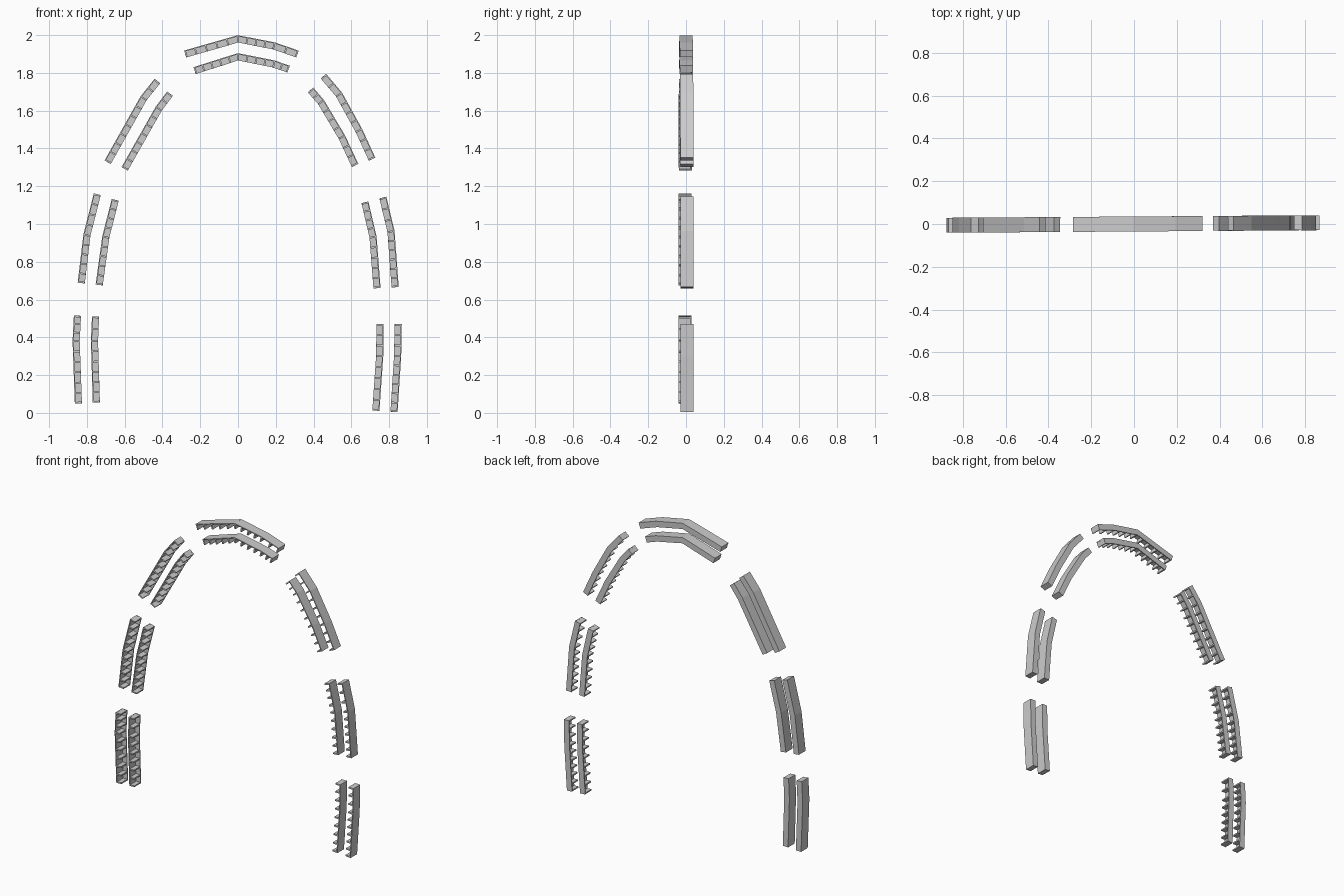
import bpy, bmesh
from mathutils import Vector

if "Cube" in bpy.data.objects:
    bpy.data.objects.remove(bpy.data.objects["Cube"])

HALF = 0.019      # half the radial thickness of a strip
DEPTH = 0.035     # half the y depth
SKIN = 0.006      # plate thickness
RIB = 0.009       # rib thickness

# centre lines (x, z), running clockwise so the outside is always on the left
STRIPS = {
    "left_lower_outer": [(-.845, .05), (-.857, .38), (-.85, .515)],
    "left_lower_inner": [(-.75, .055), (-.76, .38), (-.754, .51)],
    "left_middle_outer": [(-.83, .687), (-.80, .94), (-.745, 1.158)],
    "left_middle_inner": [(-.735, .677), (-.70, .93), (-.65, 1.128)],
    "left_upper_outer": [(-.69, 1.327), (-.50, 1.665), (-.427, 1.757)],
    "left_upper_inner": [(-.60, 1.292), (-.42, 1.61), (-.36, 1.69)],
    "crown_outer": [(-.28, 1.90), (0, 1.98), (.19, 1.943), (.315, 1.90)],
    "crown_inner": [(-.23, 1.812), (0, 1.885), (.19, 1.847), (.268, 1.82)],
    "right_upper_outer": [(.452, 1.783), (.535, 1.685), (.64, 1.495), (.71, 1.343)],
    "right_upper_inner": [(.384, 1.71), (.44, 1.645), (.55, 1.46), (.62, 1.31)],
    "right_middle_outer": [(.767, 1.14), (.81, .96), (.832, .665)],
    "right_middle_inner": [(.672, 1.115), (.715, .93), (.736, .66)],
    "right_lower_outer": [(.848, .47), (.845, .30), (.826, .005)],
    "right_lower_inner": [(.752, .47), (.75, .30), (.73, .012)],
}


def resample(pts, step=0.053):
    """Split every section into equal links, keeping the bends."""
    pts = [Vector(p) for p in pts]
    out = [pts[0]]
    for a, b in zip(pts, pts[1:]):
        n = max(1, round((b - a).length / step))
        out += [a.lerp(b, i / n) for i in range(1, n + 1)]
    return out


def sweep(bm, stations, profile):
    """Closed sweep of (outward, y) profile points along (point, normal) stations."""
    rings = []
    for p, n in stations:
        shift = 0.006 * p.x / 0.87
        rings.append([bm.verts.new((p.x + n.x * u, y + shift, p.y + n.y * u))
                      for u, y in profile])
    k = len(profile)
    for r, s in zip(rings, rings[1:]):
        for i in range(k):
            j = (i + 1) % k
            bm.faces.new((r[i], r[j], s[j], s[i]))
    bm.faces.new(rings[0])
    bm.faces.new(rings[-1][::-1])


def build_strip(name, path):
    pts = resample(path)
    last = len(pts) - 1
    stations, tangents = [], []
    for i, p in enumerate(pts):
        t = (pts[min(i + 1, last)] - pts[max(i - 1, 0)]).normalized()
        tangents.append(t)
        stations.append((p, Vector((-t.y, t.x))))
    bm = bmesh.new()
    # outer plate and back wall as one angle section
    sweep(bm, stations, [(HALF, -DEPTH), (HALF, DEPTH), (-HALF, DEPTH),
                         (-HALF, DEPTH - SKIN), (HALF - SKIN, DEPTH - SKIN),
                         (HALF - SKIN, -DEPTH)])
    # rib across the angle at every link joint
    h, d = HALF - 0.001, DEPTH - 0.001
    for i, ((p, n), t) in enumerate(zip(stations, tangents)):
        lo = 0.0005 if i == 0 else -RIB / 2
        hi = -0.0005 if i == last else RIB / 2
        if i == 0:
            hi = RIB
        if i == last:
            lo = -RIB
        sweep(bm, [(p + t * lo, n), (p + t * hi, n)],
              [(h, -d), (h, d), (-h, d), (-h, -d)])
    bmesh.ops.recalc_face_normals(bm, faces=bm.faces)
    me = bpy.data.meshes.new(name)
    bm.to_mesh(me)
    bm.free()
    bpy.context.collection.objects.link(bpy.data.objects.new(name, me))


for name, path in STRIPS.items():
    build_strip(name + "_strip", path)
